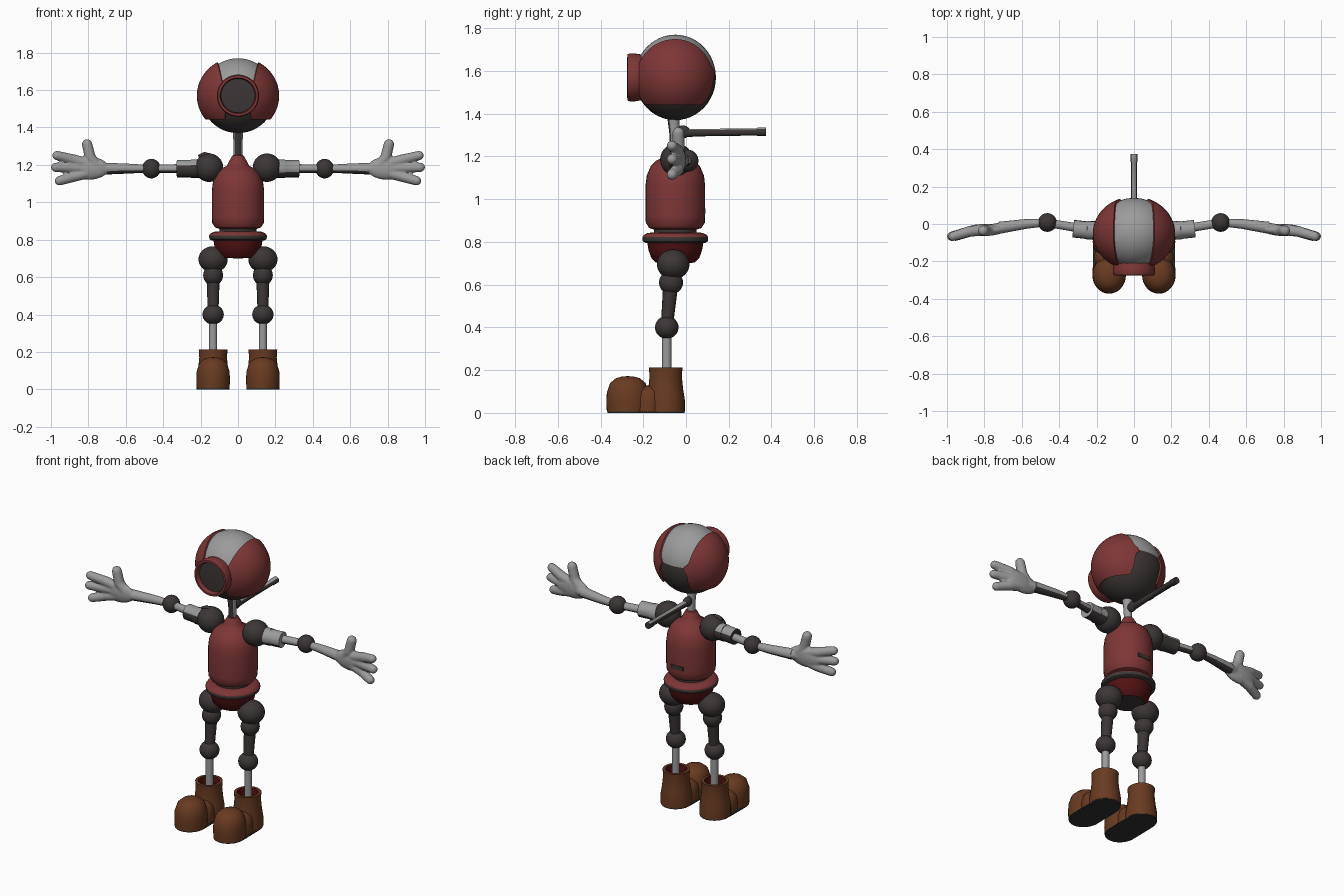
import bpy, bmesh, math
from mathutils import Vector, Matrix

if "Cube" in bpy.data.objects:
    bpy.data.objects.remove(bpy.data.objects["Cube"])


def mat(name, rgb):
    m = bpy.data.materials.new(name)
    m.diffuse_color = (*rgb, 1)
    m.use_nodes = True
    m.node_tree.nodes["Principled BSDF"].inputs["Base Color"].default_value = m.diffuse_color
    return m


RED = mat("red shell", (0.21, 0.037, 0.037))
MAROON = mat("maroon", (0.085, 0.006, 0.007))
GREY = mat("light grey", (0.33, 0.33, 0.33))
DARK = mat("dark joint", (0.046, 0.037, 0.037))
BROWN = mat("boot brown", (0.14, 0.043, 0.015))
SOLE = mat("sole", (0.03, 0.03, 0.03))


def finish(name, bm, mats, angle=40):
    bmesh.ops.recalc_face_normals(bm, faces=bm.faces)
    me = bpy.data.meshes.new(name)
    bm.to_mesh(me)
    bm.free()
    ob = bpy.data.objects.new(name, me)
    bpy.context.collection.objects.link(ob)
    for m in mats if isinstance(mats, list) else [mats]:
        me.materials.append(m)
    bpy.ops.object.select_all(action='DESELECT')
    ob.select_set(True)
    bpy.context.view_layer.objects.active = ob
    bpy.ops.object.shade_smooth_by_angle(angle=math.radians(angle))
    return ob


def paint(ob, rule):
    """Give the second colour to faces whose normal meets the rule."""
    for f in ob.data.polygons:
        f.material_index = int(rule(f.normal))


def skin(bm, rings):
    """Bridge vertex rings and cap both ends."""
    for a, b in zip(rings, rings[1:]):
        n = len(a)
        for i in range(n):
            bm.faces.new((a[i], a[(i + 1) % n], b[(i + 1) % n], b[i]))
    bm.faces.new(rings[0][::-1])
    bm.faces.new(rings[-1])


def lathe(name, profile, loc, mats, axis='Z', sy=1, seg=32, rule=None):
    """Revolve (radius, height) points about an axis through loc."""
    bm = bmesh.new()
    rings = []
    for r, h in profile:
        r = max(r, 0.001)
        ring = []
        for i in range(seg):
            a = 2 * math.pi * i / seg
            u, v = r * math.cos(a), r * math.sin(a) * sy
            p = (u, v, h) if axis == 'Z' else (u, h, v)
            ring.append(bm.verts.new(Vector(p) + Vector(loc)))
        rings.append(ring)
    skin(bm, rings)
    if rule:
        for f in bm.faces:
            f.material_index = int(rule(f.calc_center_median()))
    return finish(name, bm, mats)


def ball(name, loc, scale, mats, rule=None):
    bm = bmesh.new()
    bmesh.ops.create_uvsphere(bm, u_segments=32, v_segments=24, radius=1)
    bmesh.ops.transform(bm, verts=bm.verts,
                        matrix=Matrix.Translation(loc) @ Matrix.Diagonal((*scale, 1)))
    if rule:
        for f in bm.faces:
            f.material_index = int(rule(f.calc_center_median()))
    return finish(name, bm, mats)


def add_limb(bm, pts, seg=16, tip=False):
    """Round tube along (x, y, z, radius) points, optionally with a rounded tip."""
    pts = [(Vector(p[:3]), p[3]) for p in pts]
    if tip:
        d = (pts[-1][0] - pts[-2][0]).normalized()
        end, r = pts[-1]
        pts += [(end + d * r * math.sin(a), r * math.cos(a)) for a in (0.4, 0.8, 1.2, 1.5)]
    rings = []
    for i, (p, r) in enumerate(pts):
        d = (pts[min(i + 1, len(pts) - 1)][0] - pts[max(i - 1, 0)][0]).normalized()
        u = d.cross(Vector((0, 1, 0.01)) if abs(d.y) < 0.8 else Vector((0, 0, 1))).normalized()
        v = d.cross(u)
        rings.append([bm.verts.new(p + r * (u * math.cos(t) + v * math.sin(t)))
                      for t in (2 * math.pi * k / seg for k in range(seg))])
    skin(bm, rings)


def limb(name, pts, mats):
    bm = bmesh.new()
    add_limb(bm, pts)
    return finish(name, bm, mats)


# Head: light upper half, dark lower half
HC = Vector((0, -0.05, 1.57))
ball("head", HC, (0.2, 0.19, 0.2), [GREY, DARK], lambda c: c.z < 1.6)


# Side shells of the head: polar grid about the x axis with a shaped rim
def rim_angle(t):
    top = max(0, math.sin(t))
    x = 0.07 + 0.04 * top if math.cos(t) > 0 else 0.095 + 0.015 * top
    x -= 0.025 * math.exp(-((t - math.radians(173)) / 0.12) ** 2)
    ang = math.acos(x / 0.22)
    if math.sin(t) < 0:                      # lower edge stays level
        ang = min(ang, math.asin(min(1, 0.128 / (0.207 * -math.sin(t)))))
    return ang


for s, side in ((-1, "left"), (1, "right")):
    bm = bmesh.new()
    rings = []
    for scale in (1, 0.9):                   # outer skin, then back inside
        rows = []
        for j in range(1, 13):
            ring = []
            for i in range(72):
                t = 2 * math.pi * i / 72
                a = rim_angle(t) * j / 12
                ring.append(bm.verts.new(HC + scale * Vector((
                    s * 0.22 * math.cos(a), -0.197 * math.sin(a) * math.cos(t),
                    0.207 * math.sin(a) * math.sin(t)))))
            rows.append(ring)
        rings += rows if scale == 1 else rows[::-1]
    skin(bm, rings)
    finish(side + "_head_shell", bm, RED)

# Face opening: red ring with a dark lens
lathe("face_ring", [(0.085, -0.2), (0.106, -0.2), (0.112, -0.24), (0.113, -0.262), (0.108, -0.274),
                    (0.096, -0.275), (0.091, -0.265), (0.089, -0.2)], (0, 0, 1.57), RED, 'Y', seg=40)
lathe("face_lens", [(0.092, -0.2), (0.092, -0.248), (0.06, -0.251), (0, -0.253)],
      (0, 0, 1.57), DARK, 'Y')

# Neck and the rod pointing backwards from it
neck = limb("neck", [(0, -0.05, 1.2, 0.022), (0, -0.055, 1.32, 0.024), (0, -0.06, 1.4, 0.03)],
            [GREY, DARK])
paint(neck, lambda n: n.y < -0.6)
ball("rod_joint", (0, -0.015, 1.315), (0.022, 0.035, 0.03), DARK)
rod = limb("back_rod", [(0, -0.03, 1.31, 0.02), (0, 0.1, 1.312, 0.017), (0, 0.33, 1.315, 0.017),
                        (0, 0.335, 1.315, 0.02), (0, 0.375, 1.315, 0.02)], [DARK, GREY])
paint(rod, lambda n: n.z > 0.6)

# Torso, waist and pelvis
AX = (0, -0.05, 0)
lathe("torso", [(0.09, 0.855), (0.122, 0.865), (0.138, 0.89), (0.14, 0.92), (0.14, 1.06), (0.134, 1.11),
                (0.115, 1.155), (0.09, 1.18), (0.06, 1.195), (0.05, 1.215), (0.03, 1.25), (0, 1.26)],
      AX, RED)
lathe("waist", [(0.1, 0.8), (0.1, 0.87)], AX, DARK)
lathe("belt", [(0.1, 0.796), (0.14, 0.796), (0.152, 0.803), (0.154, 0.813), (0.154, 0.822),
               (0.148, 0.832), (0.13, 0.842), (0.1, 0.845)], AX, [RED, DARK],
      rule=lambda c: c.z < 0.82)
lathe("pelvis", [(0, 0.7), (0.09, 0.703), (0.112, 0.725), (0.125, 0.76), (0.132, 0.8)], AX,
      [MAROON, DARK], rule=lambda c: c.z < 0.71)
bm = bmesh.new()
bmesh.ops.create_cube(bm, size=1)
bmesh.ops.transform(bm, verts=bm.verts, matrix=Matrix.Translation((0, 0.085, 0.945))
                    @ Matrix.Diagonal((0.08, 0.014, 0.024, 1)))
finish("back_slot", bm, DARK)

for s, side in ((-1, "left_"), (1, "right_")):
    X = s * 0.133
    # Leg
    ball(side + "hip", (X, -0.06, 0.695), (0.078, 0.076, 0.07), DARK)
    ball(side + "thigh_joint", (X, -0.07, 0.61), (0.053, 0.056, 0.055), DARK)
    limb(side + "thigh", [(X, -0.07, 0.62, 0.036), (X, -0.09, 0.4, 0.028)], DARK)
    ball(side + "knee", (X, -0.09, 0.4), (0.057, 0.055, 0.053), DARK)
    limb(side + "shin", [(X, -0.09, 0.16, 0.022), (X, -0.09, 0.38, 0.022)], GREY)

    # Boot: open shaft, domed toe, low instep and flat sole
    lathe(side + "boot_shaft", [(0, 0.006), (0.088, 0.006), (0.088, 0.06), (0.08, 0.11), (0.074, 0.17),
                                (0.077, 0.212), (0.06, 0.212), (0.058, 0.17), (0, 0.165)],
          (X, -0.095, 0), [BROWN, MAROON], sy=1.02,
          rule=lambda c: (c.xy - Vector((X, -0.095))).length < 0.063 and c.z > 0.1)
    lathe(side + "boot_toe", [(0, 0.006), (0.088, 0.006), (0.09, 0.05), (0.088, 0.095), (0.074, 0.14),
                              (0.05, 0.162), (0.025, 0.17), (0, 0.172)],
          (X, -0.272, 0), BROWN, sy=1.12)
    lathe(side + "boot_instep", [(0.08, 0.006), (0.08, 0.06), (0.07, 0.1), (0.04, 0.122), (0, 0.128)],
          (X, -0.18, 0), BROWN)
    bm = bmesh.new()
    for z in (0, 0.006):
        for cy, start, r in ((-0.272, math.pi, 0.088), (-0.1, 0, 0.086)):
            for i in range(17):
                a = start + math.pi * i / 16
                bm.verts.new((X + r * math.cos(a), cy + 1.09 * r * math.sin(a), z))
    bmesh.ops.convex_hull(bm, input=bm.verts)
    finish(side + "sole", bm, SOLE)

    # Arm: light on top, dark underneath (the left cuff is dark in front too)
    ball(side + "shoulder", (s * 0.155, -0.045, 1.185), (0.076, 0.076, 0.076), DARK)
    cuff = limb(side + "cuff", [(s * 0.2, -0.035, 1.18, 0.05), (s * 0.25, -0.033, 1.18, 0.05),
                                (s * 0.252, -0.033, 1.18, 0.047), (s * 0.325, -0.025, 1.18, 0.047)],
                [GREY, DARK])
    paint(cuff, lambda n: n.z < (0.4 if s < 0 else -0.4))
    upper = limb(side + "upper_arm", [(s * 0.3, -0.02, 1.18, 0.024), (s * 0.46, 0.005, 1.18, 0.022)],
                 [GREY, DARK])
    ball(side + "elbow", (s * 0.463, 0.008, 1.18), (0.05, 0.05, 0.052), DARK)
    fore = limb(side + "forearm", [(s * 0.47, 0.008, 1.18, 0.02), (s * 0.58, 0, 1.18, 0.026),
                                   (s * 0.72, -0.02, 1.18, 0.032)], [GREY, DARK])
    for ob in (upper, fore):
        paint(ob, lambda n: n.z < -0.4)

    # Hand: palm, thumb and three fingers fused by a remesh
    bm = bmesh.new()
    bmesh.ops.create_uvsphere(bm, u_segments=24, v_segments=16, radius=1)
    bmesh.ops.transform(bm, verts=bm.verts, matrix=Matrix.Translation((s * 0.8, -0.032, 1.182))
                        @ Matrix.Diagonal((0.11, 0.032, 0.062, 1)))
    add_limb(bm, [(s * 0.68, -0.015, 1.18, 0.03), (s * 0.76, -0.03, 1.18, 0.03)])
    add_limb(bm, [(s * 0.75, -0.03, 1.19, 0.03), (s * 0.79, -0.036, 1.24, 0.03),
                  (s * 0.807, -0.036, 1.31, 0.028)], tip=True)
    for z0, z1, x1 in ((1.205, 1.25, 0.968), (1.182, 1.187, 0.975), (1.16, 1.115, 0.955)):
        add_limb(bm, [(s * 0.79, -0.03, z0, 0.029), (s * 0.88, -0.04, (z0 + z1) / 2, 0.029),
                      (s * x1, -0.066, z1, 0.025)], tip=True)
    hand = finish(side + "hand", bm, GREY, 180)
    rm = hand.modifiers.new("fuse", 'REMESH')
    rm.mode, rm.voxel_size, rm.use_smooth_shade = 'VOXEL', 0.006, True
    hand.modifiers.new("soften", 'SMOOTH').iterations = 2

# Broken scrap standing on the left shoulder
limb("shoulder_scrap", [(-0.15, -0.05, 1.25, 0.012), (-0.18, -0.05, 1.257, 0.012),
                        (-0.212, -0.05, 1.245, 0.008)], DARK)
